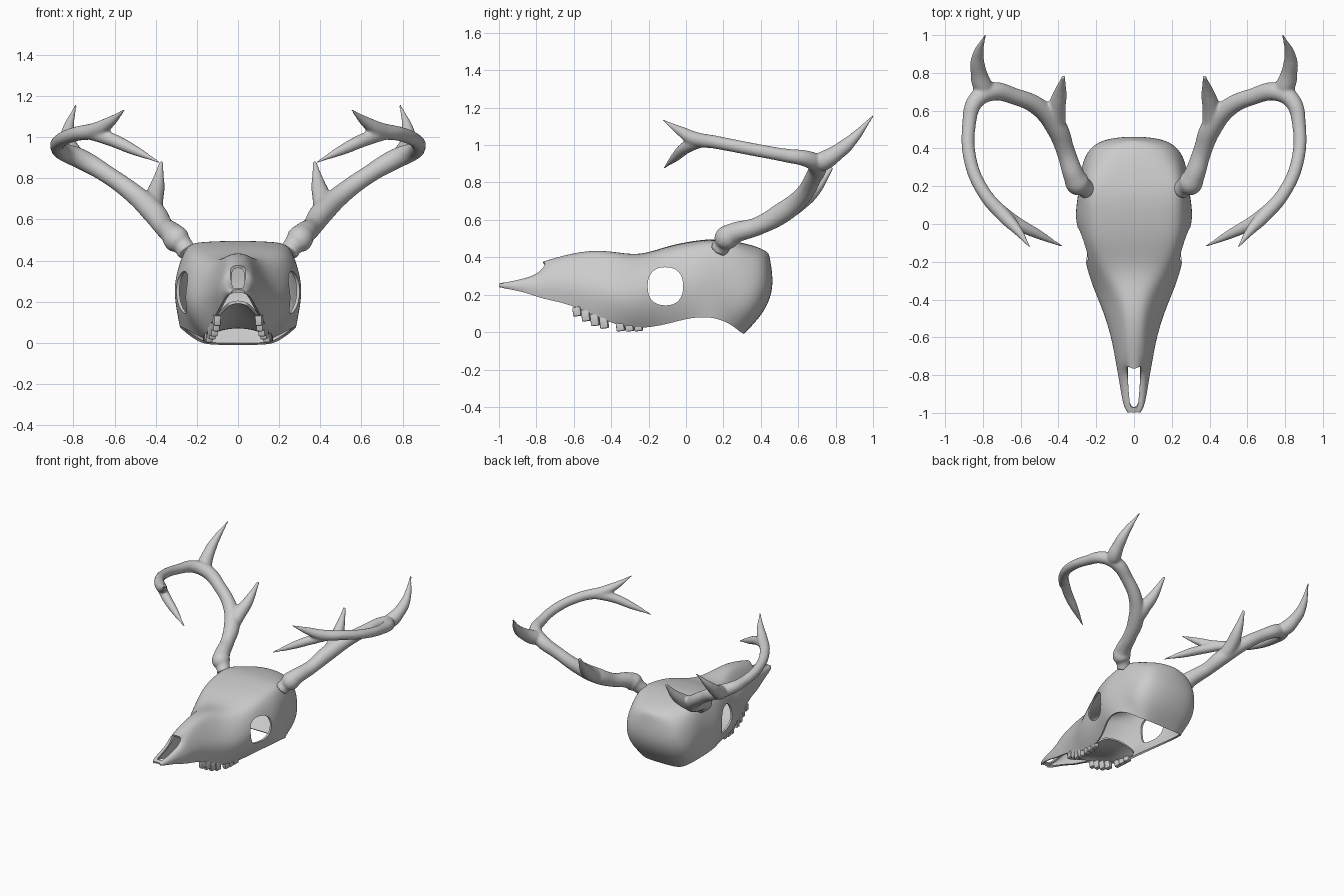
import bpy, bmesh, math

if "Cube" in bpy.data.objects:
    bpy.data.objects.remove(bpy.data.objects["Cube"])


def finish(obj, angle=40):
    bpy.ops.object.select_all(action='DESELECT')
    obj.select_set(True)
    bpy.context.view_layer.objects.active = obj
    bpy.ops.object.convert(target='MESH')
    bpy.ops.object.shade_smooth_by_angle(angle=math.radians(angle))


def link(name, data):
    obj = bpy.data.objects.new(name, data)
    bpy.context.collection.objects.link(obj)
    return obj


def half_shell(name, rows, skip=lambda r, c: False):
    """Mirrored, smoothed thin shell from rows of points on the +x side."""
    bm = bmesh.new()
    grid = [[bm.verts.new(p) for p in row] for row in rows]
    for r in range(len(grid) - 1):
        for c in range(len(grid[0]) - 1):
            if not skip(r, c):
                bm.faces.new((grid[r][c], grid[r][c + 1], grid[r + 1][c + 1], grid[r + 1][c]))
    mesh = bpy.data.meshes.new(name)
    bm.to_mesh(mesh)
    bm.free()
    obj = link(name, mesh)
    obj.modifiers.new("mirror", 'MIRROR').use_clip = True
    sub = obj.modifiers.new("smooth", 'SUBSURF')
    sub.levels = sub.render_levels = 3
    sol = obj.modifiers.new("wall", 'SOLIDIFY')
    sol.thickness, sol.offset = .014, 0
    return obj


# Skull shell: half ribs from snout to back (y, z top, z shoulder, z bottom, w top, w mid, w bottom)
RIBS = [
    (-.995, .255, .252, .245, .02, .028, .022),
    (-.97, .262, .260, .238, .042, .050, .043),
    (-.86, .285, .280, .215, .055, .070, .062),
    (-.78, .315, .305, .185, .062, .083, .075),
    (-.74, .372, .335, .175, .065, .092, .082),
    (-.62, .415, .365, .150, .070, .115, .095),
    (-.48, .435, .370, .090, .085, .158, .130),
    (-.36, .420, .350, .035, .125, .220, .150),
    (-.24, .405, .375, .022, .195, .268, .155),
    (-.10, .455, .420, .045, .250, .282, .200),
    (.02, .480, .450, .080, .255, .328, .265),
    (.14, .495, .475, .085, .258, .300, .285),
    (.24, .483, .468, .045, .250, .292, .240),
]
rows = []
for y, zt, zs, zb, wt, wm, wb in RIBS:
    def low(t):
        return zs + (zb - zs) * t
    y0 = y - .035 if y == -.74 else y          # nasal bone tip overhangs
    k = .55 if y < -.2 else .72
    rows.append([(0, y0, zt), (k * wt, y, zt - .006), (wt, y, zs),
                 (wm * .98, y, low(.45)), ((wm + wb) / 2, y, low(.8)), (wb, y, zb)])
# Rounded back of the braincase, closing on the centre line
rows += [
    [(0, .34, .465), (.14, .34, .458), (.225, .34, .41), (.265, .35, .27), (.272, .33, .13), (.18, .285, .005)],
    [(0, .415, .435), (.11, .42, .43), (.19, .43, .37), (.205, .45, .24), (.20, .40, .11), (.13, .305, -.005)],
    [(0, .435, .42), (0, .448, .40), (0, .46, .34), (0, .468, .22), (0, .415, .10), (0, .305, -.005)],
]
skull = half_shell("skull", rows, lambda r, c: c == 0 and 1 <= r <= 3)   # leaves the nasal opening

# Eye sockets cut straight through both sides
bpy.ops.mesh.primitive_cylinder_add(vertices=40, radius=1, depth=1.2, location=(0, -.11, .245),
                                    rotation=(0, math.pi / 2, 0))
cutter = bpy.context.object
cutter.name = "socket_cutter"
for v in cutter.data.vertices:                 # squarish oval outline
    sx, sy = v.co.x, v.co.y
    v.co.x = math.copysign(abs(sx) ** .85, sx) * .102
    v.co.y = math.copysign(abs(sy) ** .85, sy) * .095
cutter.hide_render = True
boo = skull.modifiers.new("sockets", 'BOOLEAN')
boo.operation, boo.object, boo.solver = 'DIFFERENCE', cutter, 'EXACT'
finish(skull)
bpy.data.objects.remove(cutter)

# Arched palate between the tooth rows (y, z middle, half width, z edge)
PALATE = [(-.70, .20, .05, .185), (-.60, .18, .085, .15), (-.48, .14, .12, .10),
          (-.36, .095, .14, .05), (-.26, .08, .15, .035), (-.17, .085, .165, .04)]
finish(half_shell("palate", [[(0, y, z), (w * .6, y, (z * 2 + ze) / 3), (w, y, ze)]
                             for y, z, w, ze in PALATE]))

# Antlers: tapered tubes (x, y, z, radius)
BEAM = [(.245, .175, .44, .050), (.27, .20, .475, .050), (.295, .215, .50, .066), (.315, .25, .525, .058),
        (.36, .38, .565, .050), (.41, .51, .635, .057), (.50, .615, .72, .050), (.63, .675, .815, .045),
        (.76, .70, .892, .050), (.84, .65, .925, .045), (.873, .53, .945, .037), (.865, .33, .982, .035),
        (.79, .16, 1.015, .036), (.69, .045, 1.035, .038), (.62, -.03, 1.075, .027), (.55, -.125, 1.135, .007)]
TINES = {
    "inner_tine": [(.41, .49, .62, .050), (.41, .60, .69, .048), (.392, .69, .765, .036), (.372, .782, .882, .011)],
    "rear_tine": [(.775, .695, .897, .040), (.80, .73, .912, .052), (.822, .80, .955, .044), (.828, .88, 1.02, .033),
                  (.787, 1.003, 1.16, .007)],
    "front_tine": [(.74, .10, 1.025, .032), (.62, .005, .99, .034), (.50, -.058, .935, .025), (.38, -.118, .877, .007)],
}


def tube(name, pts, s):
    cu = bpy.data.curves.new(name, 'CURVE')
    cu.dimensions, cu.bevel_depth, cu.bevel_resolution = '3D', 1, 5
    cu.use_fill_caps, cu.resolution_u = True, 8
    sp = cu.splines.new('BEZIER')
    sp.radius_interpolation = 'CARDINAL'
    sp.bezier_points.add(len(pts) - 1)
    for bp, (x, y, z, r) in zip(sp.bezier_points, pts):
        bp.co = (x * s, y, z)
        bp.radius = r
        bp.handle_left_type = bp.handle_right_type = 'AUTO'
    obj = link(name, cu)
    finish(obj, 60)
    return bpy.context.view_layer.objects.active


# Beam and tines are fused and blended into one antler per side
for s, side in ((1, "right"), (-1, "left")):
    beam = tube("antler_" + side, BEAM, s)
    parts = [tube(n + "_" + side, p, s) for n, p in TINES.items()]
    bpy.ops.object.select_all(action='DESELECT')
    for o in parts + [beam]:
        o.select_set(True)
    bpy.context.view_layer.objects.active = beam
    bpy.ops.object.join()
    rem = beam.modifiers.new("fuse", 'REMESH')
    rem.mode, rem.voxel_size = 'VOXEL', .007
    smo = beam.modifiers.new("blend", 'SMOOTH')
    smo.factor, smo.iterations = .5, 16
    finish(beam, 80)

# Cheek teeth: (x, y, z centre, height)
TEETH = [(.103, -.582, .110, .05), (.108, -.535, .088, .06), (.118, -.487, .066, .065), (.128, -.438, .052, .065),
         (.143, -.350, .030, .05), (.147, -.302, .028, .05), (.150, -.254, .028, .045)]
for s, side in ((1, "right"), (-1, "left")):
    for i, (x, y, z, h) in enumerate(TEETH):
        bpy.ops.mesh.primitive_cube_add(size=1, location=(x * s, y, max(z, h / 2 + .004)))
        t = bpy.context.object
        t.name = f"tooth_{side}_{i + 1}"
        t.scale = (.034, .044, h)
        t.rotation_euler = (.12, 0, -.2 * s)
        bpy.ops.object.transform_apply(location=False, rotation=False, scale=True)
        b = t.modifiers.new("bevel", 'BEVEL')
        b.width, b.segments = .006, 2
        finish(t)
